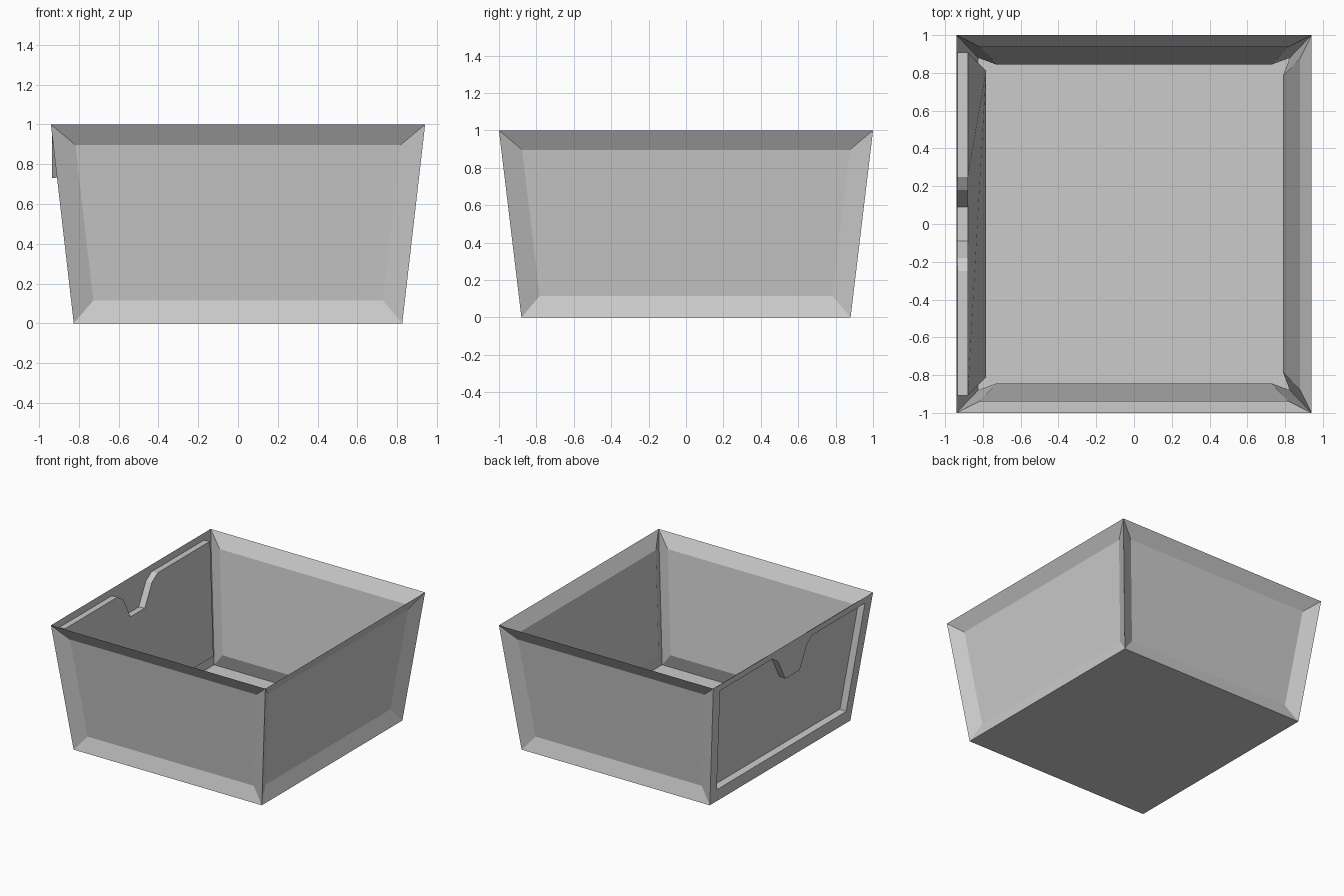
import bpy
import bmesh

if "Cube" in bpy.data.objects:
    bpy.data.objects.remove(bpy.data.objects["Cube"])

TOP_X, TOP_Y = 0.94, 1.0      # rim half sizes at z = 1
BOT_X, BOT_Y = 0.825, 0.88    # base half sizes at z = 0

bm = bmesh.new()


def ring(hx, hy, z):
    return [bm.verts.new((x * hx, y * hy, z))
            for x, y in ((-1, -1), (1, -1), (1, 1), (-1, 1))]


def wall_x(z):
    return -(BOT_X + (TOP_X - BOT_X) * z)


# Tapered open shell: floor plus front, right and back walls
bot, top = ring(BOT_X, BOT_Y, 0), ring(TOP_X, TOP_Y, 1)
bm.faces.new(bot[::-1])
walls = [bm.faces.new((bot[i], bot[i + 1], top[i + 1], top[i])) for i in range(3)]

# Recessed panels on the three plain walls
bm.normal_update()
bmesh.ops.inset_individual(bm, faces=walls, thickness=0.11, depth=-0.05,
                           use_even_offset=True)

# Left wall: panel outline whose top edge dips around a hanging grip tab
z_lo, z_hi = 0.10, 0.948
tab_x = wall_x(z_hi)
half_tab = [(0.25, z_hi), (0.18, 0.90), (0.09, 0.73)]
tab = half_tab + [(-y, z) for y, z in reversed(half_tab)]
outline = [(wall_x(z_lo), -0.81, z_lo), (wall_x(z_lo), 0.81, z_lo),
           (tab_x, 0.907, z_hi)]
outline += [(tab_x, y, z) for y, z in tab]
outline += [(tab_x, -0.907, z_hi)]
outer = [bm.verts.new(p) for p in outline]
inner = [bm.verts.new((x + 0.054, y, z + 0.006)) for x, y, z in outline]

# Left frame, tab face, recess sides and recessed panel
b_front, b_back, t_front, t_back = bot[0], bot[3], top[0], top[3]
o0, o1, o2, o9 = outer[0], outer[1], outer[2], outer[9]
bm.faces.new((b_front, b_back, o1, o0))
bm.faces.new((b_back, t_back, o2, o1))
bm.faces.new((t_front, b_front, o0, o9))
bm.faces.new((t_back, t_front, o9, outer[8], outer[3], o2))
bm.faces.new(outer[3:9])
n = len(outer)
for i in range(n):
    j = (i + 1) % n
    bm.faces.new((outer[i], outer[j], inner[j], inner[i]))
bm.faces.new(inner)

bmesh.ops.recalc_face_normals(bm, faces=bm.faces)
bm.normal_update()
floor = min(bm.faces, key=lambda f: f.calc_center_median().z)
if floor.normal.z > 0:
    bmesh.ops.reverse_faces(bm, faces=bm.faces)

mesh = bpy.data.meshes.new("storage_bin")
bm.to_mesh(mesh)
bm.free()
bpy.context.collection.objects.link(bpy.data.objects.new("storage_bin", mesh))
